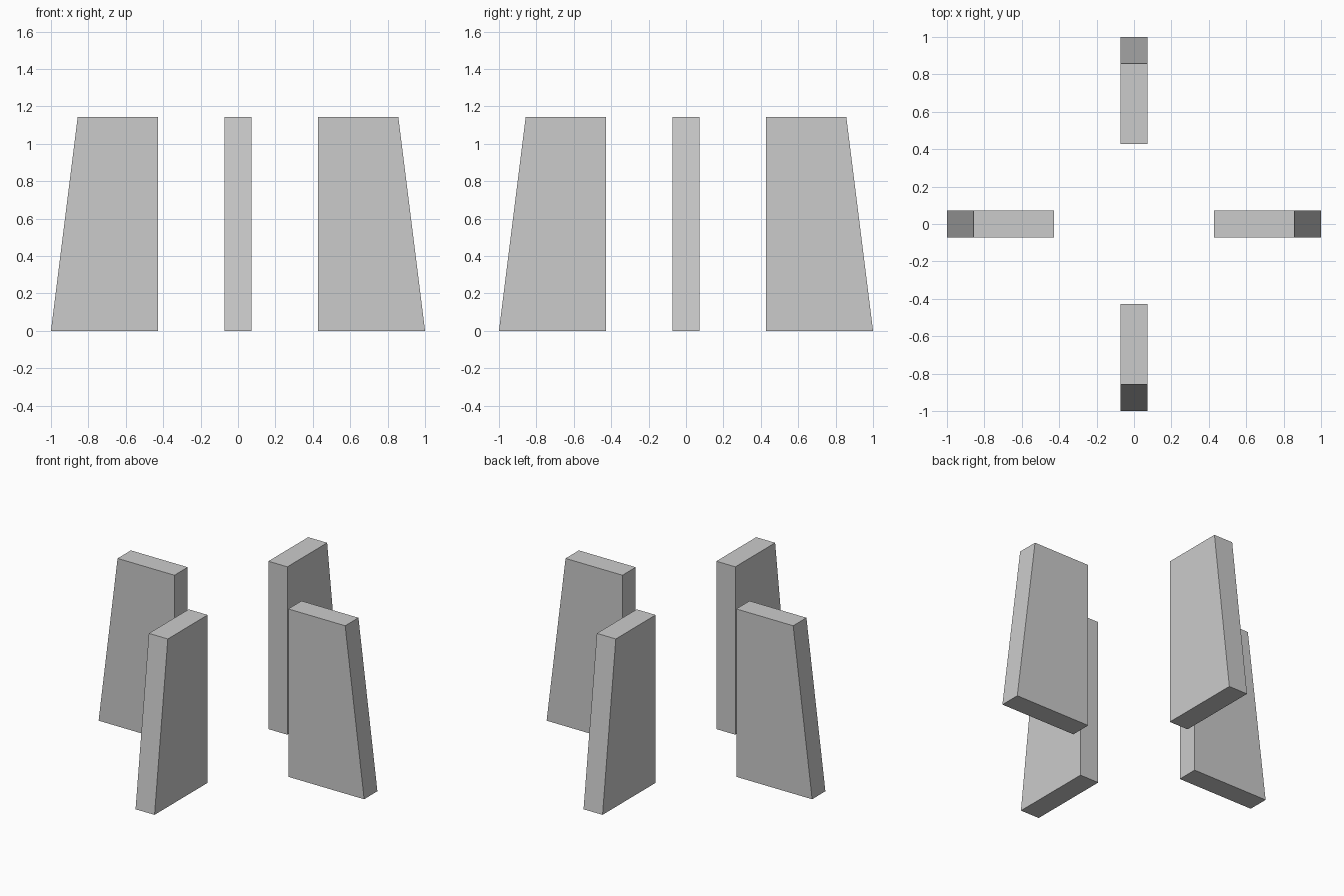
import bpy, bmesh
from math import pi
from mathutils import Matrix

if "Cube" in bpy.data.objects:
    bpy.data.objects.remove(bpy.data.objects["Cube"])

INNER, FOOT, TOP = 0.4286, 1.0, 0.8571   # radial distances
HEIGHT, HALF = 1.1429, 0.0714            # fin height, half thickness


def make_fin(name, angle):
    bm = bmesh.new()
    # Side profile with a sloped outer edge
    profile = [(INNER, 0), (FOOT, 0), (TOP, HEIGHT), (INNER, HEIGHT)]
    face = bm.faces.new([bm.verts.new((x, -HALF, z)) for x, z in profile])
    # Extrude to thickness
    ext = bmesh.ops.extrude_face_region(bm, geom=[face])
    verts = [v for v in ext["geom"] if isinstance(v, bmesh.types.BMVert)]
    bmesh.ops.translate(bm, verts=verts, vec=(0, 2 * HALF, 0))
    bmesh.ops.rotate(bm, verts=bm.verts, matrix=Matrix.Rotation(angle, 3, 'Z'))
    bmesh.ops.recalc_face_normals(bm, faces=bm.faces)
    mesh = bpy.data.meshes.new(name)
    bm.to_mesh(mesh)
    bm.free()
    bpy.context.collection.objects.link(bpy.data.objects.new(name, mesh))


# Four upright fins around the centre
for i, side in enumerate(["right", "back", "left", "front"]):
    make_fin(side + "_fin", i * pi / 2)
